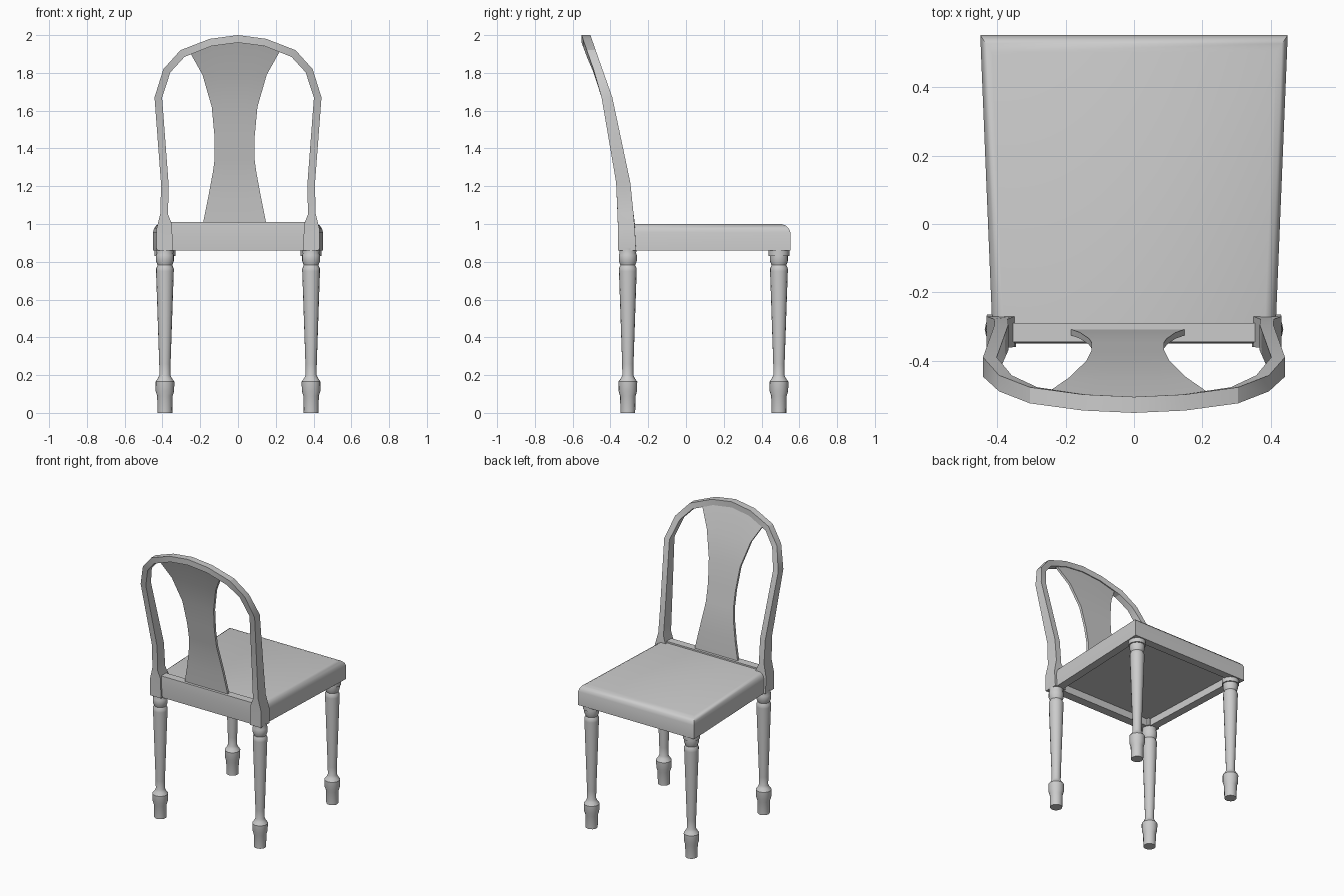
import bpy, bmesh, math

if "Cube" in bpy.data.objects:
    bpy.data.objects.remove(bpy.data.objects["Cube"])


def make(name, verts, faces, smooth=None):
    me = bpy.data.meshes.new(name)
    me.from_pydata(verts, [], faces)
    bm = bmesh.new()
    bm.from_mesh(me)
    bmesh.ops.recalc_face_normals(bm, faces=bm.faces)
    bm.to_mesh(me)
    bm.free()
    ob = bpy.data.objects.new(name, me)
    bpy.context.collection.objects.link(ob)
    if smooth:
        bpy.ops.object.select_all(action='DESELECT')
        ob.select_set(True)
        bpy.context.view_layer.objects.active = ob
        bpy.ops.object.shade_smooth_by_angle(angle=math.radians(smooth))
    return ob


def loft(name, rings, smooth=None):
    """Bridge equal-sized closed rings of points; cap the ends."""
    n = len(rings[0])
    verts = [p for r in rings for p in r]
    faces = [(i * n + k, i * n + (k + 1) % n, (i + 1) * n + (k + 1) % n, (i + 1) * n + k)
             for i in range(len(rings) - 1) for k in range(n)]
    faces.append(tuple(range(n)))
    faces.append(tuple(range(len(verts) - n, len(verts))))
    return make(name, verts, faces, smooth)


def lerp(table, z):
    """Interpolate (z, value) pairs."""
    for (a, u), (b, v) in zip(table, table[1:]):
        if z <= b:
            return u + (v - u) * (z - a) / (b - a)
    return table[-1][1]


# Lean of the backrest: y of its rear and front surfaces by height
REAR = [(0.86, -0.36), (1.0, -0.36), (1.22, -0.37), (1.67, -0.447), (1.82, -0.49), (2.0, -0.553)]
FRONT = [(0.86, -0.265), (1.0, -0.272), (1.22, -0.295), (1.67, -0.39), (1.82, -0.443), (2.0, -0.506)]

# Seat: mitred rounded top, hollow underside
def seat_ring(z, side, front, back=-0.30):
    def w(y):
        return 0.415 + (y + 0.30) * 0.035 / 0.85 - side
    yf = 0.553 - front
    return [(-w(back), back, z), (w(back), back, z), (w(yf), yf, z), (-w(yf), yf, z)]

loft("seat", [
    seat_ring(0.91, 0.055, 0.055, -0.285), seat_ring(0.86, 0.055, 0.055, -0.285),
    seat_ring(0.86, 0, 0), seat_ring(0.955, 0, 0), seat_ring(0.975, 0.005, 0.008),
    seat_ring(0.992, 0.016, 0.025), seat_ring(1.0, 0.032, 0.05)], smooth=40)

# Back rail between the posts
rail = [(-0.345, 0.86), (-0.35, 0.95), (-0.345, 1.01), (-0.29, 1.01), (-0.285, 0.86)]
loft("back_rail", [[(x, y, z) for y, z in rail] for x in (-0.37, 0.37)], smooth=30)

# Hooped back frame: outer x, z and inner x, z from post foot to crown
half = [(0.43, 0.86, 0.345, 0.86), (0.432, 0.97, 0.35, 1.0), (0.41, 1.06, 0.37, 1.05),
        (0.408, 1.22, 0.368, 1.22), (0.442, 1.67, 0.402, 1.67), (0.395, 1.82, 0.358, 1.803),
        (0.305, 1.92, 0.283, 1.885), (0.15, 1.98, 0.14, 1.942), (0, 2.0, 0, 1.96)]
full = half + [(-a, b, -c, d) for a, b, c, d in reversed(half[:-1])]
loft("back_frame", [[(a, lerp(REAR, b), b), (a, lerp(FRONT, b), b),
                     (c, lerp(FRONT, b), d), (c, lerp(REAR, b), d)] for a, b, c, d in full], smooth=25)

# Vase-shaped splat, curving with the lean of the back
rows = [(0.99, 0.17), (1.14, 0.14), (1.28, 0.114), (1.34, 0.106), (1.46, 0.106),
        (1.62, 0.121), (1.79, 0.17), (1.915, 0.24)]
cols = [-1, -0.5, 0, 0.5, 1]
verts = []
for dy in (-0.009, 0.009):
    for i, (z0, w) in enumerate(rows):
        for t in cols:
            top = i == len(rows) - 1
            z = z0 + (0.05 * (1 - t * t) if top else 0)
            y = (lerp(REAR, z) + lerp(FRONT, z)) / 2 + dy - (0.006 if top else 0)
            verts.append((-0.018 + t * w, y, z))
R, C = len(rows), len(cols)
N = R * C
faces = []
for i in range(R - 1):
    for k in range(C - 1):
        q = (i * C + k, i * C + k + 1, (i + 1) * C + k + 1, (i + 1) * C + k)
        faces += [q, tuple(v + N for v in q)]
rim = (list(range(C)) + [i * C + C - 1 for i in range(1, R)]
       + [N - 1 - k for k in range(1, C)] + [i * C for i in range(R - 2, 0, -1)])
for a, b in zip(rim, rim[1:] + rim[:1]):
    faces.append((a, b, b + N, a + N))
make("splat", verts, faces, smooth=30)

# Turned legs: (radius, z) profiles
shaft = [(0.039, 0), (0.041, 0.09), (0.049, 0.115), (0.05, 0.165), (0.036, 0.185), (0.029, 0.20),
         (0.03, 0.26), (0.047, 0.75), (0.047, 0.765), (0.039, 0.782), (0.048, 0.805)]
tops = {"front": [(0.048, 0.83), (0.055, 0.831), (0.055, 0.87)],
        "back": [(0.048, 0.835), (0.044, 0.845), (0.046, 0.87)]}
for kind, y in (("front", 0.492), ("back", -0.308)):
    for side, x in (("left", -0.387), ("right", 0.387)):
        rings = [[(x + r * math.cos(k * math.tau / 16), y + r * math.sin(k * math.tau / 16), z)
                  for k in range(16)] for r, z in shaft + tops[kind]]
        loft(f"{kind}_leg_{side}", rings, smooth=35)
